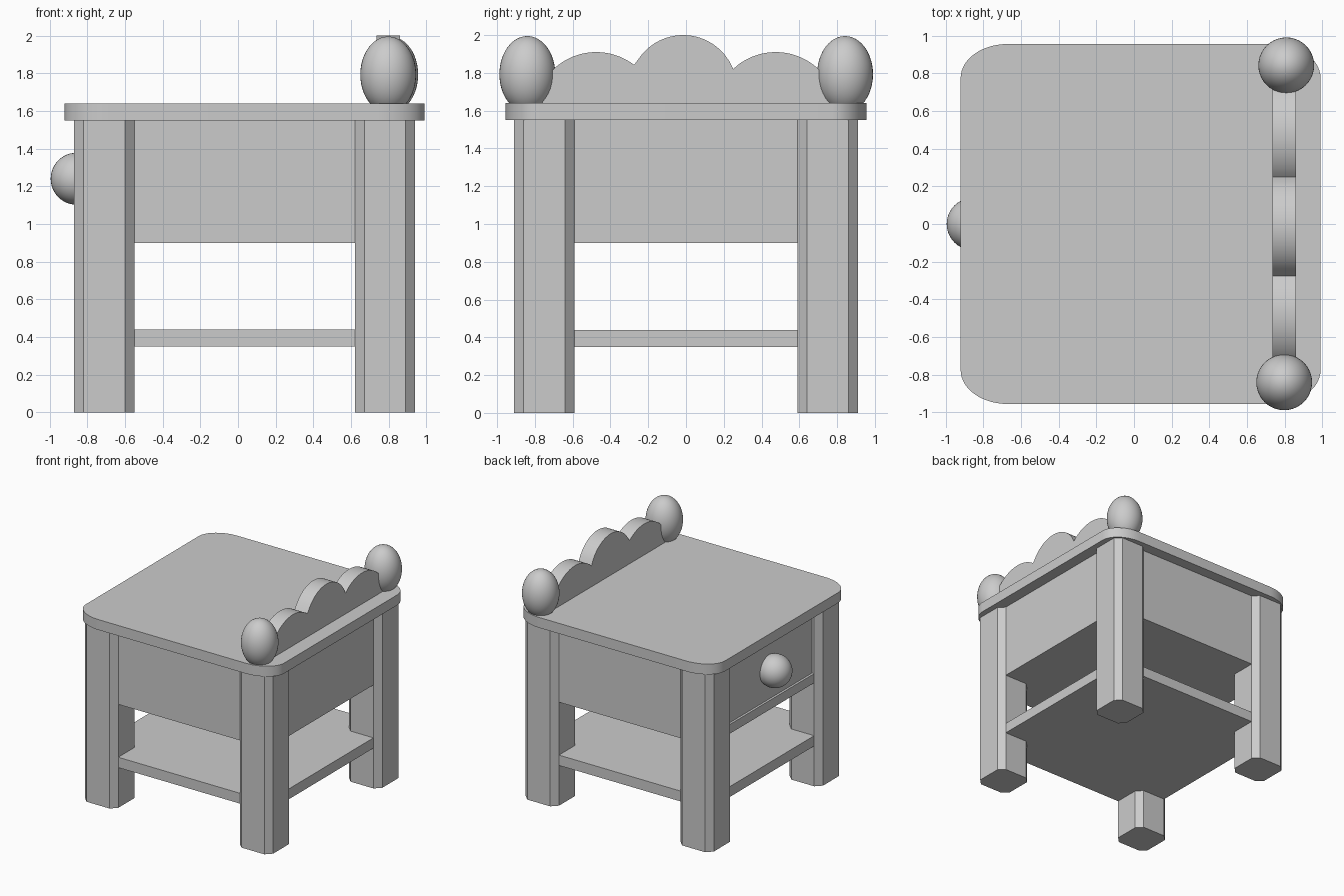
import bpy, bmesh
from math import sin, cos, pi, sqrt

cube = bpy.data.objects.get("Cube")
if cube:
    bpy.data.objects.remove(cube, do_unlink=True)

grey = bpy.data.materials.new("plain_grey")
grey.use_nodes = True
GREY = (0.6, 0.6, 0.6, 1)
grey.diffuse_color = GREY
grey.node_tree.nodes["Principled BSDF"].inputs["Base Color"].default_value = GREY


def finish(name, bm, smooth=False):
    bmesh.ops.recalc_face_normals(bm, faces=bm.faces)
    mesh = bpy.data.meshes.new(name)
    bm.to_mesh(mesh)
    bm.free()
    mesh.materials.append(grey)
    obj = bpy.data.objects.new(name, mesh)
    bpy.context.collection.objects.link(obj)
    if smooth:
        bpy.ops.object.select_all(action="DESELECT")
        obj.select_set(True)
        bpy.context.view_layer.objects.active = obj
        bpy.ops.object.shade_smooth_by_angle(angle=pi / 6)
    return obj


def prism(name, points, direction, smooth=False):
    """Extrude a flat outline of 3D points along a direction."""
    bm = bmesh.new()
    face = bm.faces.new([bm.verts.new(p) for p in points])
    ext = bmesh.ops.extrude_face_region(bm, geom=[face])
    moved = [v for v in ext["geom"] if isinstance(v, bmesh.types.BMVert)]
    bmesh.ops.translate(bm, verts=moved, vec=direction)
    return finish(name, bm, smooth)


def box(name, x0, x1, y0, y1, z0, z1):
    corners = [(x0, y0, z0), (x1, y0, z0), (x1, y1, z0), (x0, y1, z0)]
    return prism(name, corners, (0, 0, z1 - z0))


def ball(name, centre, radii):
    bm = bmesh.new()
    bmesh.ops.create_uvsphere(bm, u_segments=40, v_segments=24, radius=1)
    bmesh.ops.scale(bm, verts=bm.verts, vec=radii)
    bmesh.ops.translate(bm, verts=bm.verts, vec=centre)
    return finish(name, bm, True)


def rounded(cx, cy, hx, hy, rx, ry, z, steps):
    """Rectangle outline with elliptical corners; one step gives a chamfer."""
    pts = []
    for q, (sx, sy) in enumerate([(1, 1), (-1, 1), (-1, -1), (1, -1)]):
        for i in range(steps + 1):
            a = (q + i / steps) * pi / 2
            pts.append((cx + sx * (hx - rx) + rx * cos(a),
                        cy + sy * (hy - ry) + ry * sin(a), z))
    return pts


# Table top and chamfered legs
TOP, UNDER = 1.64, 1.55
prism("table_top", rounded(0.035, 0, 0.955, 0.955, 0.25, 0.18, UNDER, 14),
      (0, 0, TOP - UNDER), True)
for side_x, x in (("right", -0.71), ("left", 0.78)):
    for side_y, y in (("front", -0.75), ("back", 0.75)):
        prism(f"{side_y}_{side_x}_leg",
              rounded(x, y, 0.16, 0.16, 0.05, 0.05, 0, 1), (0, 0, UNDER))

# Lower shelf and drawer cabinet, flush with the inner ends of the leg chamfers
X0, X1, Y = -0.82, 0.89, 0.86
box("lower_shelf", X0, X1, -Y, Y, 0.35, 0.44)
box("cabinet_bottom", X0, X1, -Y, Y, 0.9, 0.98)
box("cabinet_back", X1 - 0.06, X1, -Y, Y, 0.98, UNDER)
for side, s in (("front", -1), ("back", 1)):
    box(f"cabinet_{side}_panel", X0, X1 - 0.06, s * (Y - 0.06), s * Y, 0.98, UNDER)
box("drawer_front", -0.8, -0.74, -0.8, 0.8, 0.98, UNDER)
ball("drawer_knob", (-0.856, 0, 1.24), (0.138, 0.138, 0.138))

# Scalloped rail: three overlapping arcs given as centre y, centre z, radius
ARCS = [(-0.475, 1.58, 0.33), (-0.015, 1.715, 0.285), (0.475, 1.58, 0.33)]
STOPS = [-0.76, -0.275, 0.25, 0.76]
outline = [(0.735, STOPS[0], 1.62)]
for k, (cy, cz, r) in enumerate(ARCS):
    for i in range(25):
        if k and i == 0:
            continue
        y = STOPS[k] + (STOPS[k + 1] - STOPS[k]) * i / 24
        outline.append((0.735, y, cz + sqrt(r * r - (y - cy) ** 2)))
outline.append((0.735, STOPS[-1], 1.62))
prism("scalloped_rail", outline, (0.125, 0, 0), True)

# Egg-shaped finials at the rail ends
ball("front_finial", (0.797, -0.84, 1.793), (0.148, 0.148, 0.202))
ball("back_finial", (0.808, 0.842, 1.793), (0.148, 0.148, 0.202))
